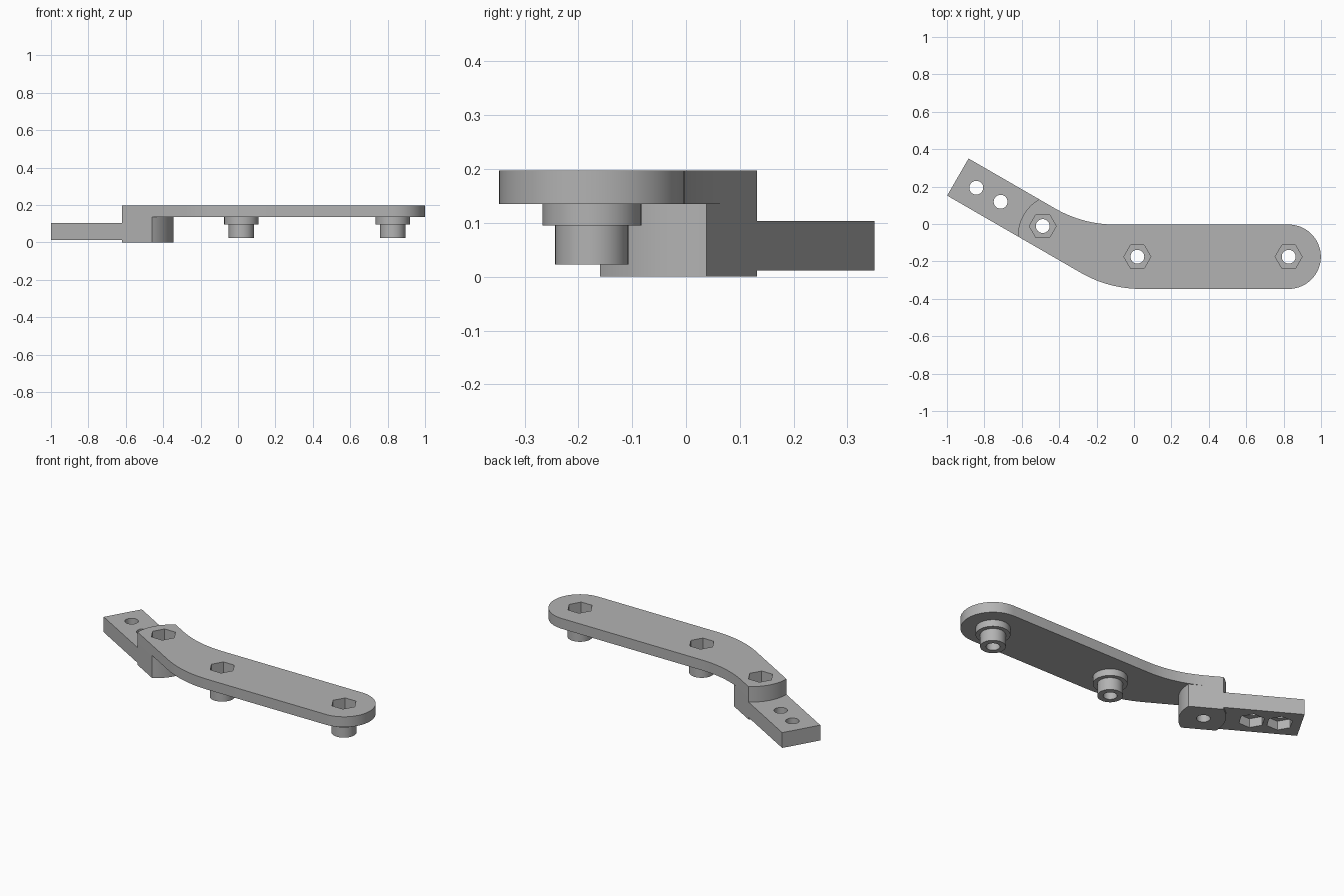
import bpy
import bmesh
from math import sin, cos, pi, radians, tan
from mathutils import Vector

if "Cube" in bpy.data.objects:
    bpy.data.objects.remove(bpy.data.objects["Cube"], do_unlink=True)

grey = bpy.data.materials.new("plain_grey")
grey.use_nodes = True
grey.diffuse_color = (0.45, 0.45, 0.45, 1)
grey.node_tree.nodes["Principled BSDF"].inputs["Base Color"].default_value = (0.45, 0.45, 0.45, 1)

# Main dimensions
TOP, UNDER = 0.197, 0.135
HALF_PLATE, HALF_ARM = 0.172, 0.1145
PLATE_Y, END_X = -0.175, 0.827
PIVOT = Vector((-0.488, -0.011))
ALONG = Vector((-cos(radians(30)), sin(radians(30))))
SIDE = Vector((sin(radians(30)), cos(radians(30))))
BOLTS = [(0.018, PLATE_Y), (END_X, PLATE_Y)]


def arm(s, w):
    """Point on the angled arm: s along it, w across it."""
    return PIVOT + ALONG * s + SIDE * w


def arm_arc(s, outward, steps=16):
    """Bulged end of the arm, running from the back side to the front side."""
    r = HALF_ARM * 2
    points = []
    for i in range(steps + 1):
        a = radians(30) * (1 - 2 * i / steps)
        points.append(arm(s + outward * r * (cos(a) - cos(radians(30))), r * sin(a)))
    return points


def bend(w, y, turn=0.172, steps=16):
    """Tangent arc from the arm edge at w into the straight edge at height y."""
    start = arm(0, w)
    corner = start - ALONG * ((y - start.y) / -ALONG.y)
    radius = turn / tan(radians(15))
    centre = Vector((corner.x + turn, y + radius))
    return [centre + radius * Vector((-sin(a), -cos(a)))
            for a in (radians(30) * (1 - i / steps) for i in range(steps + 1))]


def circle(centre, r, n=48):
    return [Vector(centre) + r * Vector((cos(2 * pi * i / n), sin(2 * pi * i / n)))
            for i in range(n)]


def prism(name, outline, z0, z1):
    bm = bmesh.new()
    low = [bm.verts.new((p[0], p[1], z0)) for p in outline]
    high = [bm.verts.new((p[0], p[1], z1)) for p in outline]
    bm.faces.new(low)
    bm.faces.new(high)
    for i in range(len(low)):
        j = (i + 1) % len(low)
        bm.faces.new((low[i], low[j], high[j], high[i]))
    bmesh.ops.recalc_face_normals(bm, faces=bm.faces)
    mesh = bpy.data.meshes.new(name)
    bm.to_mesh(mesh)
    bm.free()
    mesh.materials.append(grey)
    obj = bpy.data.objects.new(name, mesh)
    bpy.context.collection.objects.link(obj)
    return obj


def combine(obj, others, operation):
    """Apply booleans, then discard the helper shapes."""
    for other in others:
        mod = obj.modifiers.new(operation.title(), 'BOOLEAN')
        mod.operation, mod.solver, mod.object = operation, 'EXACT', other
    bpy.context.view_layer.update()
    graph = bpy.context.evaluated_depsgraph_get()
    mesh = bpy.data.meshes.new_from_object(obj.evaluated_get(graph))
    obj.modifiers.clear()
    obj.data = mesh
    for other in others:
        bpy.data.objects.remove(other, do_unlink=True)


def bolt_cutters(centre, pocket0, pocket1):
    """Round bore with a hexagonal nut pocket."""
    return [prism("bore_cutter", circle(centre, 0.037, 32), -0.1, 0.3),
            prism("nut_cutter", circle(centre, 0.072, 6), pocket0, pocket1)]


# Top plate: rounded tip, bend, narrow angled end
tip = [Vector((END_X, PLATE_Y)) + HALF_PLATE * Vector((cos(a), sin(a)))
       for a in (pi * (i / 32 - 0.5) for i in range(33))]
outline = (bend(-HALF_ARM, PLATE_Y - HALF_PLATE) + tip
           + bend(HALF_ARM, PLATE_Y + HALF_PLATE)[::-1] + arm_arc(0.088, 1))
plate = prism("top_plate", outline, UNDER, TOP)
cutters = []
for centre in BOLTS + [PIVOT]:
    cutters += bolt_cutters(centre, 0.11, 0.3)
combine(plate, cutters, 'DIFFERENCE')

# Stepped bosses under the plate
bosses = []
for name, centre in zip(("middle_boss", "end_boss"), BOLTS):
    boss = prism(name, circle(centre, 0.092), 0.095, UNDER)
    combine(boss, [prism("sleeve", circle(centre, 0.068), 0.023, 0.1)], 'UNION')
    combine(boss, bolt_cutters(centre, 0.11, 0.3), 'DIFFERENCE')
    bosses.append(boss)

# Block joining plate and tail
block = prism("joint_block", arm_arc(0.088, 1) + arm_arc(-0.1, -1)[::-1], 0, UNDER)
combine(block, bolt_cutters(PIVOT, 0.11, 0.3), 'DIFFERENCE')

# Tail bar, with nut pockets on its underside
tail = prism("tail_bar", arm_arc(0.088, 1) + [arm(0.524, -HALF_ARM), arm(0.524, HALF_ARM)],
             0.012, 0.104)
cutters = []
for s in (0.26, 0.41):
    cutters += bolt_cutters(arm(s, 0), -0.1, 0.065)
combine(tail, cutters, 'DIFFERENCE')

# Smooth the round walls, keep the edges crisp
bpy.ops.object.select_all(action='DESELECT')
for obj in [plate, block, tail] + bosses:
    obj.select_set(True)
bpy.context.view_layer.objects.active = plate
bpy.ops.object.shade_smooth_by_angle(angle=radians(25))
